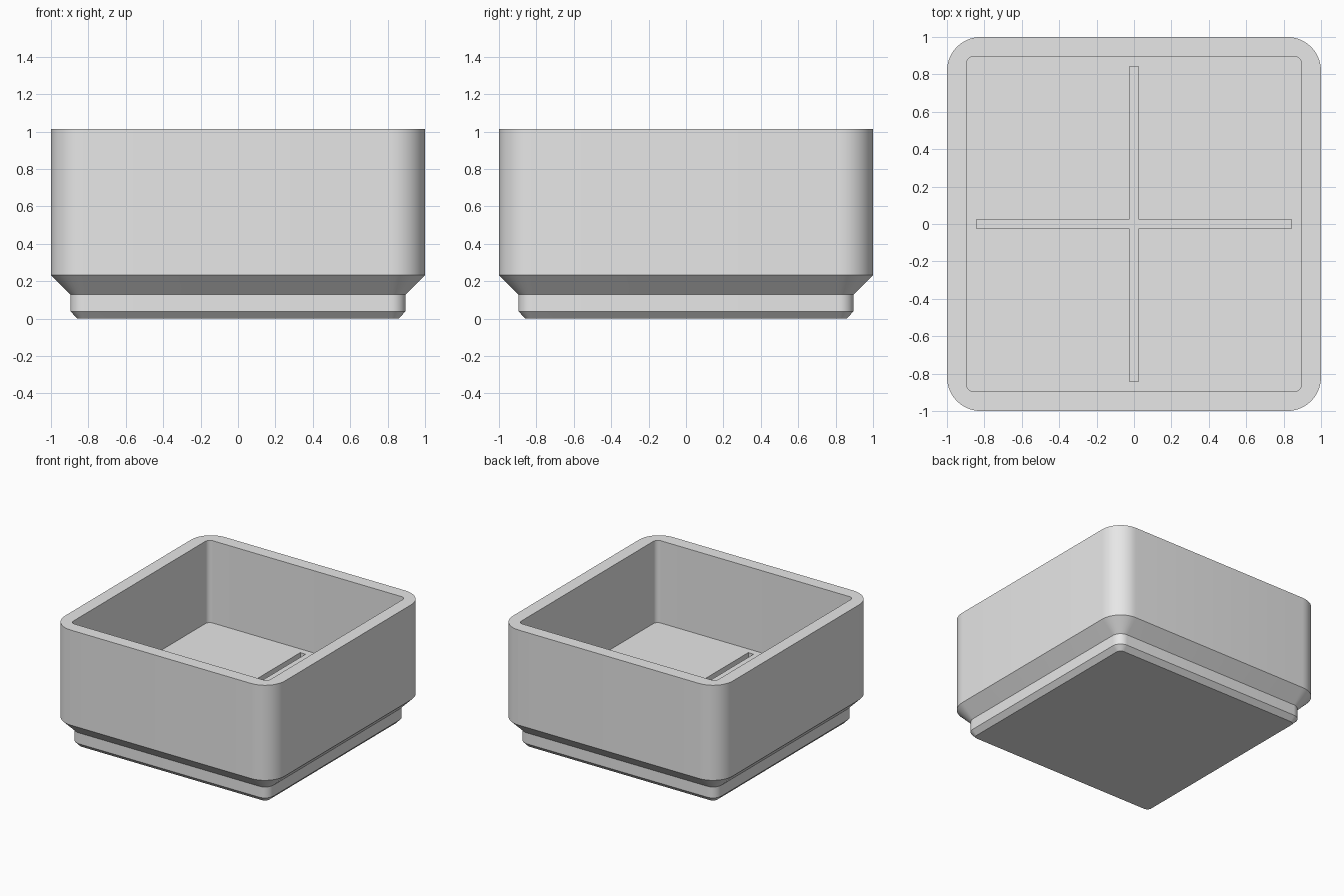
import bpy, bmesh, math

if "Cube" in bpy.data.objects:
    bpy.data.objects.remove(bpy.data.objects["Cube"])

SEG = 10  # segments per rounded corner

grey = bpy.data.materials.new("light grey")
grey.diffuse_color = (0.8, 0.8, 0.8, 1)
grey.use_nodes = True
grey.node_tree.nodes["Principled BSDF"].inputs["Base Color"].default_value = grey.diffuse_color


def rounded_square(half, radius):
    """Outline points of a square with rounded corners, counter-clockwise."""
    pts = []
    for q in range(4):
        mid = math.radians(45 + 90 * q)
        cx = math.copysign(half - radius, math.cos(mid))
        cy = math.copysign(half - radius, math.sin(mid))
        for i in range(SEG + 1):
            a = math.pi / 2 * (q + i / SEG)
            pts.append((cx + radius * math.cos(a), cy + radius * math.sin(a)))
    return pts


def make_object(name, bm):
    bmesh.ops.recalc_face_normals(bm, faces=bm.faces)
    mesh = bpy.data.meshes.new(name)
    bm.to_mesh(mesh)
    bm.free()
    mesh.materials.append(grey)
    obj = bpy.data.objects.new(name, mesh)
    bpy.context.collection.objects.link(obj)
    return obj


# Bin: (half width, corner radius, height) from the foot, up the outside,
# over the rim and down to the inner floor
FLOOR = 0.337
sections = [
    (0.858, 0.038, 0.0),
    (0.896, 0.077, 0.039),
    (0.896, 0.077, 0.129),
    (1.0, 0.181, 0.232),
    (1.0, 0.181, 1.013),
    (0.896, 0.04, 1.013),
    (0.896, 0.04, FLOOR),
]
bm = bmesh.new()
rings = [[bm.verts.new((x, y, z)) for x, y in rounded_square(h, r)]
         for h, r, z in sections]
for low, high in zip(rings, rings[1:]):
    n = len(low)
    for i in range(n):
        j = (i + 1) % n
        bm.faces.new((low[i], low[j], high[j], high[i]))
bm.faces.new(rings[0])
bm.faces.new(rings[-1])
storage_bin = make_object("storage_bin", bm)

# Cross-shaped divider groove cut into the floor
ARM, W, DEPTH = 0.843, 0.024, 0.048
arm = [(ARM, -W), (ARM, W), (W, W)]
cross = []
for q in range(4):
    c, s = round(math.cos(q * math.pi / 2)), round(math.sin(q * math.pi / 2))
    cross += [(x * c - y * s, x * s + y * c) for x, y in arm]
bm = bmesh.new()
base = bm.faces.new([bm.verts.new((x, y, FLOOR - DEPTH)) for x, y in cross])
top = bmesh.ops.extrude_face_region(bm, geom=[base])["geom"]
bmesh.ops.translate(bm, vec=(0, 0, DEPTH + 0.1),
                    verts=[v for v in top if isinstance(v, bmesh.types.BMVert)])
cutter = make_object("groove_cutter", bm)
cutter.hide_render = True

bpy.context.view_layer.objects.active = storage_bin
storage_bin.select_set(True)
cut = storage_bin.modifiers.new("groove", 'BOOLEAN')
cut.operation = 'DIFFERENCE'
cut.solver = 'EXACT'
cut.object = cutter
bpy.ops.object.modifier_apply(modifier=cut.name)
bpy.data.objects.remove(cutter)

# Smooth corners, crisp edges
bpy.ops.object.shade_smooth_by_angle(angle=math.radians(30))
